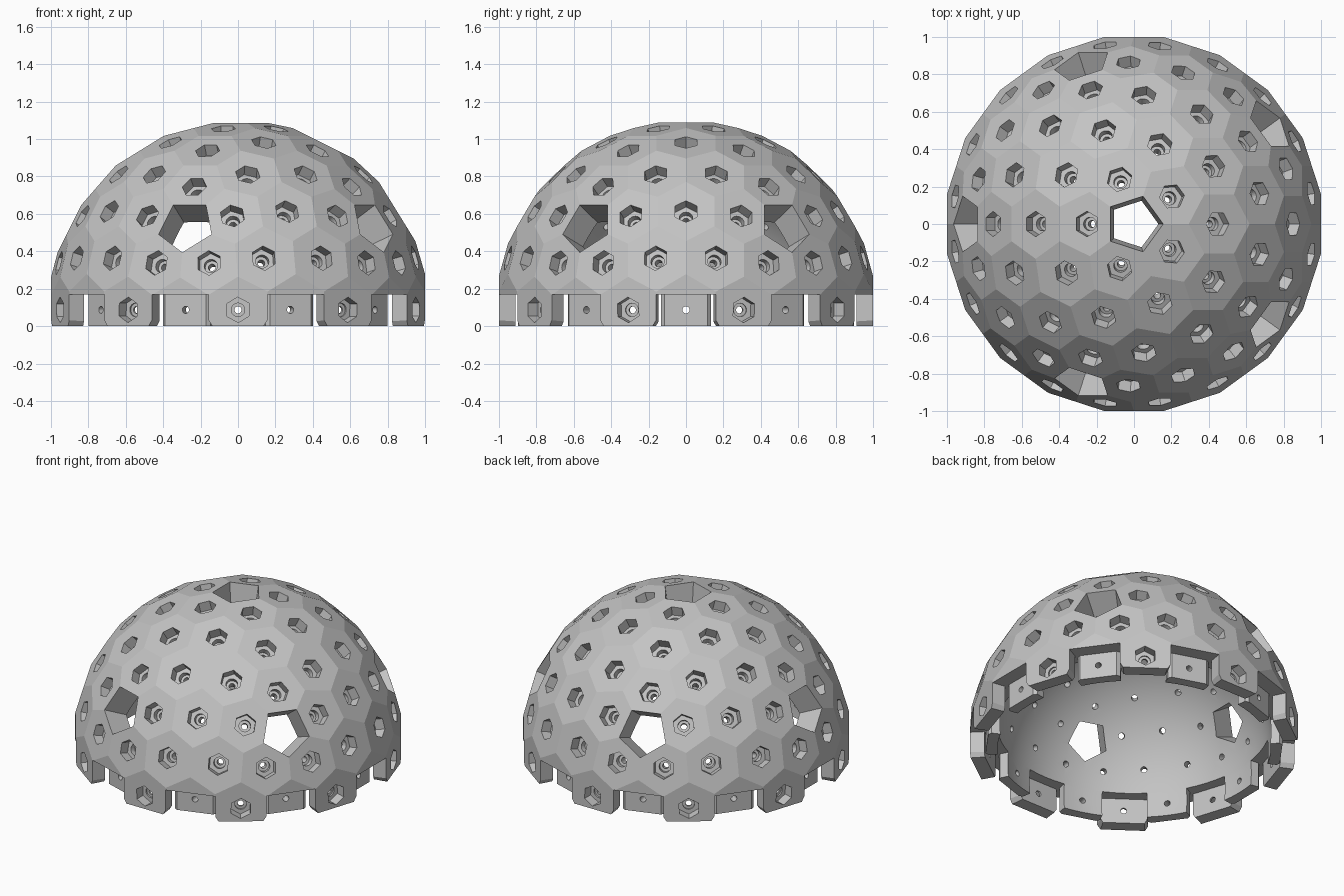
import bpy, bmesh, math
from mathutils import Vector

if "Cube" in bpy.data.objects:
    bpy.data.objects.remove(bpy.data.objects["Cube"])

C = Vector((0, 0, 0.087))      # sphere centre
LAP_Z = 0.17                   # height of the lap joint
INNER_R = 0.845
MID_R = 0.912
grey = bpy.data.materials.new("dome_grey")
grey.diffuse_color = (0.55, 0.55, 0.55, 1)
grey.use_nodes = True
grey.node_tree.nodes["Principled BSDF"].inputs["Base Color"].default_value = grey.diffuse_color


def polar(az, z):
    r = math.sqrt(1 - z * z)
    a = math.radians(az)
    return Vector((r * math.cos(a), r * math.sin(a), z))


# Cell directions: icosahedron subdivided four times along each edge
h = 1 / math.sqrt(5)
ico = [Vector((0, 0, 1)), Vector((0, 0, -1))]
ico += [polar(36 + 72 * k, h) for k in range(5)] + [polar(72 * k, -h) for k in range(5)]
cells = {}
for a in range(12):
    for b in range(a):
        for c in range(b):
            A, B, D = ico[a], ico[b], ico[c]
            if min(A.dot(B), B.dot(D), A.dot(D)) < 0.4:
                continue
            for i in range(5):
                for j in range(5 - i):
                    p = (A * i + B * j + D * (4 - i - j)).normalized()
                    cells[tuple(round(v, 3) + 0.0 for v in p)] = p
cells = list(cells.values())


def is_pentagon(d):
    return max(d.dot(v) for v in ico) > 0.999


def make_object(name, bm):
    bmesh.ops.recalc_face_normals(bm, faces=bm.faces[:])
    me = bpy.data.meshes.new(name)
    bm.to_mesh(me)
    bm.free()
    me.materials.append(grey)
    ob = bpy.data.objects.new(name, me)
    bpy.context.collection.objects.link(ob)
    return ob


def convex(bm, planes):
    """Add a convex solid bounded by (point, outward normal) planes."""
    part = bmesh.new()
    bmesh.ops.create_cube(part, size=3)
    for co, no in planes:
        res = bmesh.ops.bisect_plane(part, geom=part.verts[:] + part.edges[:] + part.faces[:],
                                     dist=1e-6, plane_co=co, plane_no=no, clear_outer=True)
        cut = [e for e in res["geom_cut"] if isinstance(e, bmesh.types.BMEdge)]
        if cut:
            bmesh.ops.holes_fill(part, edges=cut, sides=0)
    tmp = bpy.data.meshes.new("tmp")
    part.to_mesh(tmp)
    part.free()
    bm.from_mesh(tmp)
    bpy.data.meshes.remove(tmp)


def frame(d):
    """Tangent axes with the first one pointing at the nearest neighbour cell."""
    near = max((c for c in cells if c.dot(d) < 0.999), key=lambda c: c.dot(d))
    u = (near - d * near.dot(d)).normalized()
    return u, d.cross(u)


def lathe(bm, d, rings, n, sides):
    """Closed solid along d; rings are (apothem, distance, is_polygon)."""
    u, v = frame(d)
    seg = 2 * math.pi / sides
    loops = []
    for apothem, dist, poly in rings:
        loop = []
        for k in range(n):
            a = 2 * math.pi * k / n + seg / 2
            r = apothem / math.cos((a + seg / 2) % seg - seg / 2) if poly else apothem
            loop.append(bm.verts.new(C + d * dist + u * (r * math.cos(a)) + v * (r * math.sin(a))))
        loops.append(loop)
    for p, q in zip(loops, loops[1:]):
        for k in range(n):
            bm.faces.new((p[k], p[(k + 1) % n], q[(k + 1) % n], q[k]))
    bm.faces.new(loops[0][::-1])
    bm.faces.new(loops[-1])


def pocket(bm, d, bore_end):
    """Hexagonal nut pocket, round counterbore and through hole."""
    f = 0.059
    lathe(bm, d, [(f, 1.06, True), (f, 0.935, True), (0.036, 0.935, False),
                  (0.036, bore_end, False), (0.019, bore_end, False), (0.019, 0.75, False)], 24, 6)


def subtract(ob, bm):
    cutter = make_object("cutter", bm)
    cutter.hide_render = True
    m = ob.modifiers.new("cut", 'BOOLEAN')
    m.operation, m.solver, m.object = 'DIFFERENCE', 'EXACT', cutter
    bpy.context.view_layer.objects.active = ob
    bpy.ops.object.modifier_apply(modifier=m.name)
    bpy.data.objects.remove(cutter)


def hollow(ob):
    bm = bmesh.new()
    bmesh.ops.create_uvsphere(bm, u_segments=80, v_segments=40, radius=INNER_R)
    bmesh.ops.translate(bm, verts=bm.verts[:], vec=C)
    subtract(ob, bm)


# Faceted dome shell above the lap joint
bm = bmesh.new()
convex(bm, [(C + d, d) for d in cells if d.z > -0.4] + [(Vector((0, 0, LAP_Z)), Vector((0, 0, -1)))])
dome = make_object("dome_shell", bm)
hollow(dome)

# Pentagonal openings, tapering toward the centre
bm = bmesh.new()
apo = 0.1265
for d in cells:
    if is_pentagon(d) and d.z > 0:
        lathe(bm, d, [(apo * s, s, True) for s in (1.1, 0.7)], 5, 5)
subtract(dome, bm)

# Bolt pockets in the hexagonal cells
bm = bmesh.new()
for d in cells:
    if d.z > 0.1 and not is_pentagon(d):
        pocket(bm, d, 0.9)
subtract(dome, bm)

# Alternating half-lap joints around the rim
laps, tabs = bmesh.new(), bmesh.new()
lap_cut, tab_cut = bmesh.new(), bmesh.new()
up = Vector((0, 0, 1))
for k in range(20):
    d = polar(18 * k, 0)
    side = up.cross(d)
    base = [(Vector((0, 0, 0)), -up), (Vector((0, 0, LAP_Z)), up)]
    if k % 2:      # outer lap with clipped lower corners
        planes = base + [(C + d, d), (C + d * MID_R, -d)]
        for s in (1, -1):
            t = side * s
            ang = math.radians(8.9)
            planes.append((C, t * math.cos(ang) - d * math.sin(ang)))
            planes.append((d + t * 0.137, t * 0.85 - up * 0.53 - d * 0.1))
        convex(laps, planes)
        pocket(lap_cut, d, 0.925)
    else:          # inner tab with bevelled sides
        planes = base + [(C + d * (MID_R - 0.006), d)]
        for s in (1, -1):
            t = side * s
            ang = math.radians(8.6)
            planes.append((C, t * math.cos(ang) - d * math.sin(ang)))
            planes.append((d * (MID_R - 0.006) + t * 0.115, t + d))
        planes.append((C + d * 0.7, -d))
        convex(tabs, planes)
        lathe(tab_cut, d, [(0.019, 1.0, False), (0.019, 0.75, False)], 24, 6)
lap_ob = make_object("outer_laps", laps)
subtract(lap_ob, lap_cut)
tab_ob = make_object("inner_tabs", tabs)
hollow(tab_ob)
subtract(tab_ob, tab_cut)

# Smooth inner sphere, crisp outer facets
for ob in (dome, lap_ob, tab_ob):
    bpy.ops.object.select_all(action='DESELECT')
    ob.select_set(True)
    bpy.context.view_layer.objects.active = ob
    bpy.ops.object.shade_smooth_by_angle(angle=math.radians(10))
